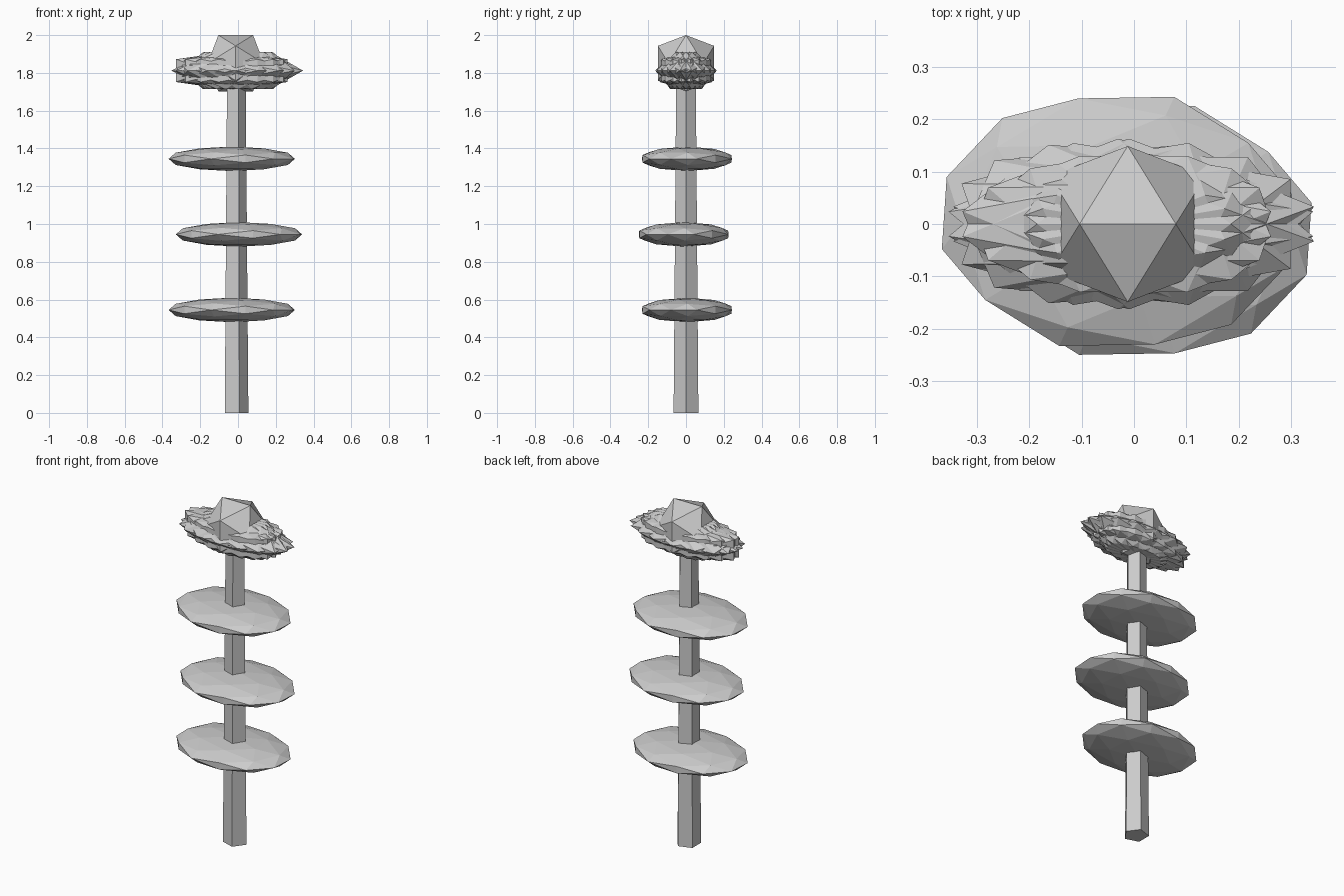
import bpy, bmesh, math
from mathutils import Matrix, Vector

if "Cube" in bpy.data.objects:
    bpy.data.objects.remove(bpy.data.objects["Cube"])

AXIS_X = -0.014
PHI = (1 + math.sqrt(5)) / 2


def ico(bm, matrix, detail=0):
    """Add an icosahedron with its top edge along x, optionally subdivided once."""
    pts = []
    for a in (-1, 1):
        for b in (-PHI, PHI):
            pts += [(a, 0, b), (0, b, a), (b, a, 0)]
    tmp = bmesh.new()
    for p in pts:
        tmp.verts.new(Vector(p).normalized())
    bmesh.ops.convex_hull(tmp, input=tmp.verts[:])
    if detail:
        bmesh.ops.subdivide_edges(tmp, edges=tmp.edges[:], cuts=1, use_grid_fill=True)
        for v in tmp.verts:
            v.co.normalize()
    bmesh.ops.transform(tmp, matrix=matrix, verts=tmp.verts[:])
    bmesh.ops.recalc_face_normals(tmp, faces=tmp.faces[:])
    mesh = bpy.data.meshes.new("tmp")
    tmp.to_mesh(mesh)
    tmp.free()
    bm.from_mesh(mesh)
    bpy.data.meshes.remove(mesh)


def finish(bm, name):
    mesh = bpy.data.meshes.new(name)
    bm.to_mesh(mesh)
    bm.free()
    obj = bpy.data.objects.new(name, mesh)
    bpy.context.collection.objects.link(obj)


# Tapered five-sided stem, one corner towards +x
bm = bmesh.new()
rings = []
for r, z in ((0.069, 0), (0.054, 1.84)):
    rings.append([bm.verts.new((AXIS_X + r * math.cos(k * math.tau / 5),
                                r * math.sin(k * math.tau / 5), z)) for k in range(5)])
for k in range(5):
    n = (k + 1) % 5
    bm.faces.new((rings[0][k], rings[0][n], rings[1][n], rings[1][k]))
bm.faces.new(rings[0][::-1])
bm.faces.new(rings[1])
finish(bm, "stem")

# Flat oval leaves, alternately shifted either side of the stem
for i, (x, y, z) in enumerate(((-0.033, 0.005, 0.545), (0.005, -0.012, 0.945), (-0.033, 0.005, 1.345))):
    bm = bmesh.new()
    ico(bm, Matrix(((0.325, 0.11, 0, x), (-0.085, 0.238, 0, y),
                    (0, 0, 0.065, z), (0, 0, 0, 1))), 1)
    finish(bm, f"leaf_{i + 1}")

# Spiky petals: icosahedra fanned about z, then stretched along x
bm = bmesh.new()
COPIES = 9
for k in range(COPIES):
    ang = math.pi * k / COPIES
    shift = -0.035 * math.sin(ang) ** 4
    ico(bm, Matrix.Translation((shift, 0, 1.812))
        @ Matrix.Diagonal((0.352, 0.163, 0.115, 1)) @ Matrix.Rotation(ang, 4, 'Z'))
finish(bm, "petals")

# Flower centre
bm = bmesh.new()
ico(bm, Matrix.Translation((AXIS_X + 0.002, 0, 1.851)) @ Matrix.Scale(0.175, 4))
finish(bm, "flower_centre")
